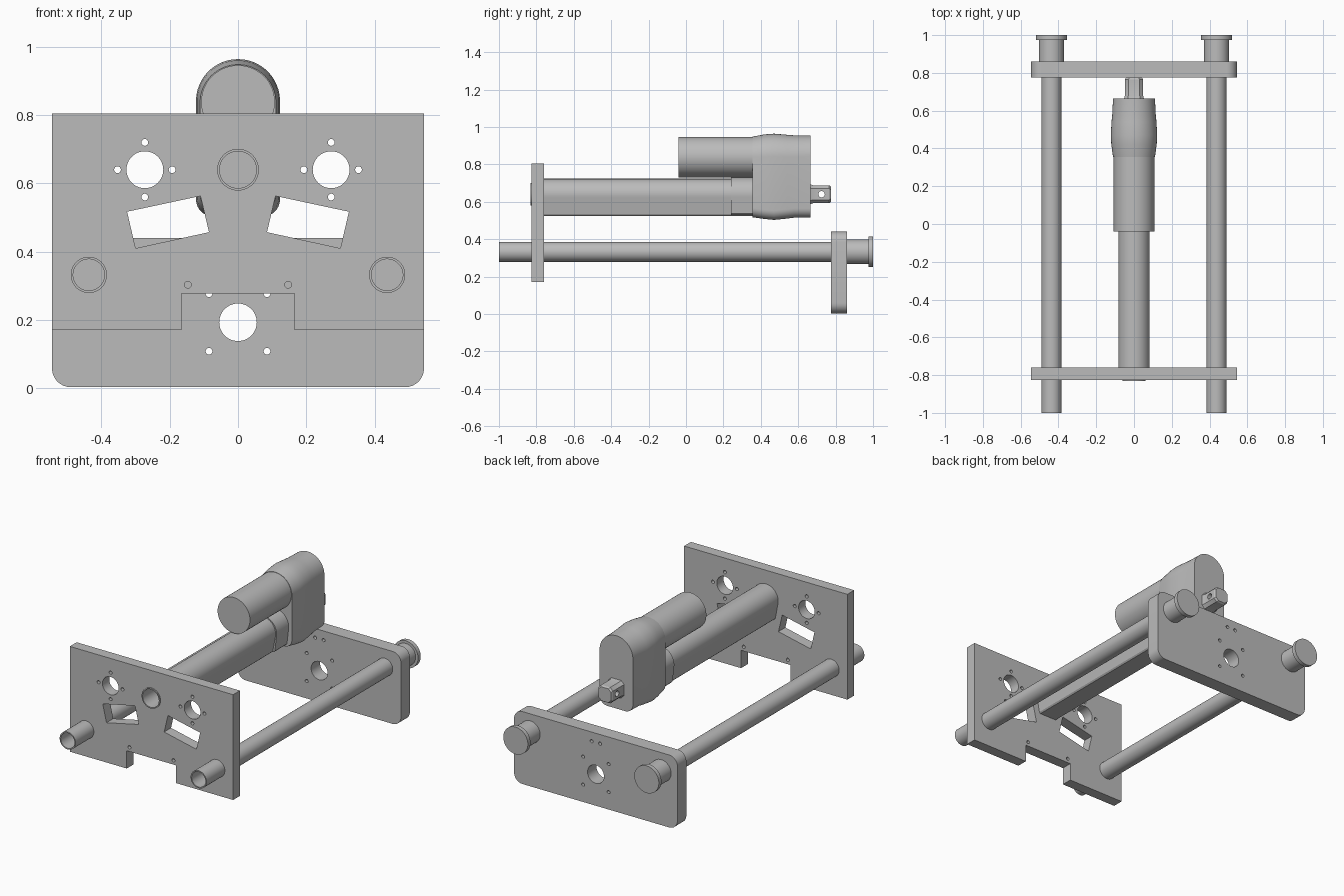
import bpy, bmesh
from math import sin, cos, pi, radians

cube = bpy.data.objects.get("Cube")
if cube:
    bpy.data.objects.remove(cube, do_unlink=True)

grey = bpy.data.materials.new("plain grey")
grey.use_nodes = True
colour = (0.5, 0.5, 0.5, 1)
grey.diffuse_color = colour
grey.node_tree.nodes["Principled BSDF"].inputs["Base Color"].default_value = colour


def arc(x, z, r, start=0, end=360, n=48):
    """Points on an arc; a full circle leaves out the repeated end point."""
    steps = n if end - start == 360 else n + 1
    return [(x + r * cos(radians(start + (end - start) * i / n)),
             z + r * sin(radians(start + (end - start) * i / n))) for i in range(steps)]


def finish(obj):
    obj.data.materials.clear()
    obj.data.materials.append(grey)
    bpy.ops.object.select_all(action='DESELECT')
    obj.select_set(True)
    bpy.context.view_layer.objects.active = obj
    bpy.ops.object.shade_smooth_by_angle(angle=radians(30))
    return obj


def prism(name, loops, y0, y1):
    """Extrude an x-z outline along y; further loops become holes."""
    curve = bpy.data.curves.new(name, 'CURVE')
    curve.dimensions = '2D'
    curve.fill_mode = 'BOTH'
    curve.extrude = (y1 - y0) / 2
    for loop in loops:
        spline = curve.splines.new('POLY')
        spline.points.add(len(loop) - 1)
        for point, (x, z) in zip(spline.points, loop):
            point.co = (x, z, 0, 1)
        spline.use_cyclic_u = True
    obj = bpy.data.objects.new(name, curve)
    bpy.context.collection.objects.link(obj)
    obj.location.y = (y0 + y1) / 2
    obj.rotation_euler.x = pi / 2
    bpy.ops.object.select_all(action='DESELECT')
    obj.select_set(True)
    bpy.context.view_layer.objects.active = obj
    bpy.ops.object.convert(target='MESH')
    obj = bpy.context.object
    bm = bmesh.new()
    bm.from_mesh(obj.data)
    bmesh.ops.remove_doubles(bm, verts=bm.verts, dist=0.0001)
    bmesh.ops.recalc_face_normals(bm, faces=bm.faces)
    bm.to_mesh(obj.data)
    bm.free()
    return finish(obj)


def loft(name, sections):
    """Skin matching x-z outlines placed at successive y positions."""
    bm = bmesh.new()
    rings = [[bm.verts.new((x, y, z)) for x, z in loop] for y, loop in sections]
    for a, b in zip(rings, rings[1:]):
        for i in range(len(a)):
            j = (i + 1) % len(a)
            bm.faces.new((a[i], a[j], b[j], b[i]))
    bm.faces.new(rings[0])
    bm.faces.new(rings[-1])
    bmesh.ops.recalc_face_normals(bm, faces=bm.faces)
    mesh = bpy.data.meshes.new(name)
    bm.to_mesh(mesh)
    bm.free()
    obj = bpy.data.objects.new(name, mesh)
    bpy.context.collection.objects.link(obj)
    return finish(obj)


def rounded(w, z0, z1, r):
    """Rounded rectangle outline."""
    return (arc(w - r, z1 - r, r, 0, 90, 8) + arc(r - w, z1 - r, r, 90, 180, 8)
            + arc(r - w, z0 + r, r, 180, 270, 8) + arc(w - r, z0 + r, r, 270, 360, 8))


def tube_outline(r, half_base, base):
    """Round top tapering to a narrow flat base."""
    return arc(0, 0.64, r, -12, 192, 36) + [(-half_base, base + 0.008), (-half_base + 0.008, base),
                                            (half_base - 0.008, base), (half_base, base + 0.008)]


ROD_X, ROD_Z, ROD_R = 0.437, 0.332, 0.053
SIDES = (-1, 1)

# Front plate: notched underneath, with motor holes and slanted windows
outline = [(-0.545, 0.17), (-0.165, 0.17), (-0.165, 0.277), (0.165, 0.277),
           (0.165, 0.17), (0.545, 0.17), (0.545, 0.805), (-0.545, 0.805)]
window = [(0.325, 0.517), (0.11, 0.563), (0.085, 0.457), (0.3, 0.41)]
holes = [tube_outline(0.083, 0.064, 0.523)]
for s in SIDES:
    holes.append([(s * x, z) for x, z in window])
    holes.append(arc(s * 0.273, 0.64, 0.054))
    holes += [arc(s * 0.273 + dx, 0.64 + dz, 0.01, n=16)
              for dx, dz in ((0.08, 0), (-0.08, 0), (0, 0.08), (0, -0.08))]
    holes.append(arc(s * 0.147, 0.303, 0.01, n=16))
    holes.append(arc(s * ROD_X, ROD_Z, ROD_R))
prism("front_plate", [outline] + holes, -0.825, -0.76)

# Back plate: rounded corners, centre bore and screw holes
holes = [arc(0, 0.193, 0.055)]
for s in SIDES:
    holes += [arc(s * x, z, 0.01, n=16) for x, z in ((0.085, 0.108), (0.085, 0.277), (0.028, 0.385))]
    holes.append(arc(s * ROD_X, ROD_Z, ROD_R))
prism("back_plate", [rounded(0.545, 0.003, 0.44, 0.055)] + holes, 0.775, 0.86)

# Guide rods with stepped end knobs
for s, side in zip(SIDES, ("right", "left")):
    x = s * ROD_X
    prism(side + "_guide_rod", [arc(x, ROD_Z, ROD_R), arc(x, ROD_Z, 0.046)], -1, 0.86)
    prism(side + "_knob", [arc(x, ROD_Z, 0.066)], 0.86, 0.975)
    prism(side + "_knob_flange", [arc(x, ROD_Z, 0.082)], 0.975, 1)

# Actuator body with front ring and rear collar
prism("actuator_tube", [tube_outline(0.083, 0.064, 0.523), arc(0, 0.64, 0.058)], -0.825, 0.36)
prism("actuator_front_ring", [arc(0, 0.64, 0.061), arc(0, 0.64, 0.054)], -0.832, -0.6)
prism("actuator_collar", [tube_outline(0.09, 0.078, 0.528), arc(0, 0.64, 0.058)], 0.24, 0.36)

# Motor can
prism("motor", [arc(0, 0.838, 0.108)], -0.04, 0.37)


# Gearbox housing, swelling slightly around its middle
def housing(w, z0, z1):
    return (arc(0, z1 - w, w, 0, 180, 32) + arc(0.05 - w, z0 + 0.05, 0.05, 180, 270, 8)
            + arc(w - 0.05, z0 + 0.05, 0.05, 270, 360, 8))


loft("gearbox", [(0.355, housing(0.111, 0.517, 0.948)), (0.42, housing(0.12, 0.508, 0.96)),
                 (0.47, housing(0.123, 0.503, 0.964)), (0.54, housing(0.119, 0.51, 0.958)),
                 (0.58, housing(0.115, 0.515, 0.955)), (0.665, housing(0.111, 0.515, 0.954))])


# Rear mounting lug with a cross hole
def lug_outline(w, c):
    return [(sx * a, 0.64 + sz * b) for sx, sz, flip in ((1, 1, 0), (-1, 1, 1), (-1, -1, 0), (1, -1, 1))
            for a, b in (((w, w - c), (w - c, w)) if not flip else ((w - c, w), (w, w - c)))]


lug = loft("mounting_lug", [(0.66, lug_outline(0.054, 0.02)), (0.68, lug_outline(0.048, 0.018)),
                            (0.765, lug_outline(0.048, 0.018)), (0.775, lug_outline(0.042, 0.018))])
bpy.ops.mesh.primitive_cylinder_add(vertices=24, radius=0.017, depth=0.3,
                                    location=(0, 0.725, 0.64), rotation=(0, pi / 2, 0))
cutter = bpy.context.object
cutter.name = "lug_hole_cutter"
cutter.hide_render = True
cutter.hide_set(True)
cut = lug.modifiers.new("cross_hole", 'BOOLEAN')
cut.operation = 'DIFFERENCE'
cut.object = cutter
